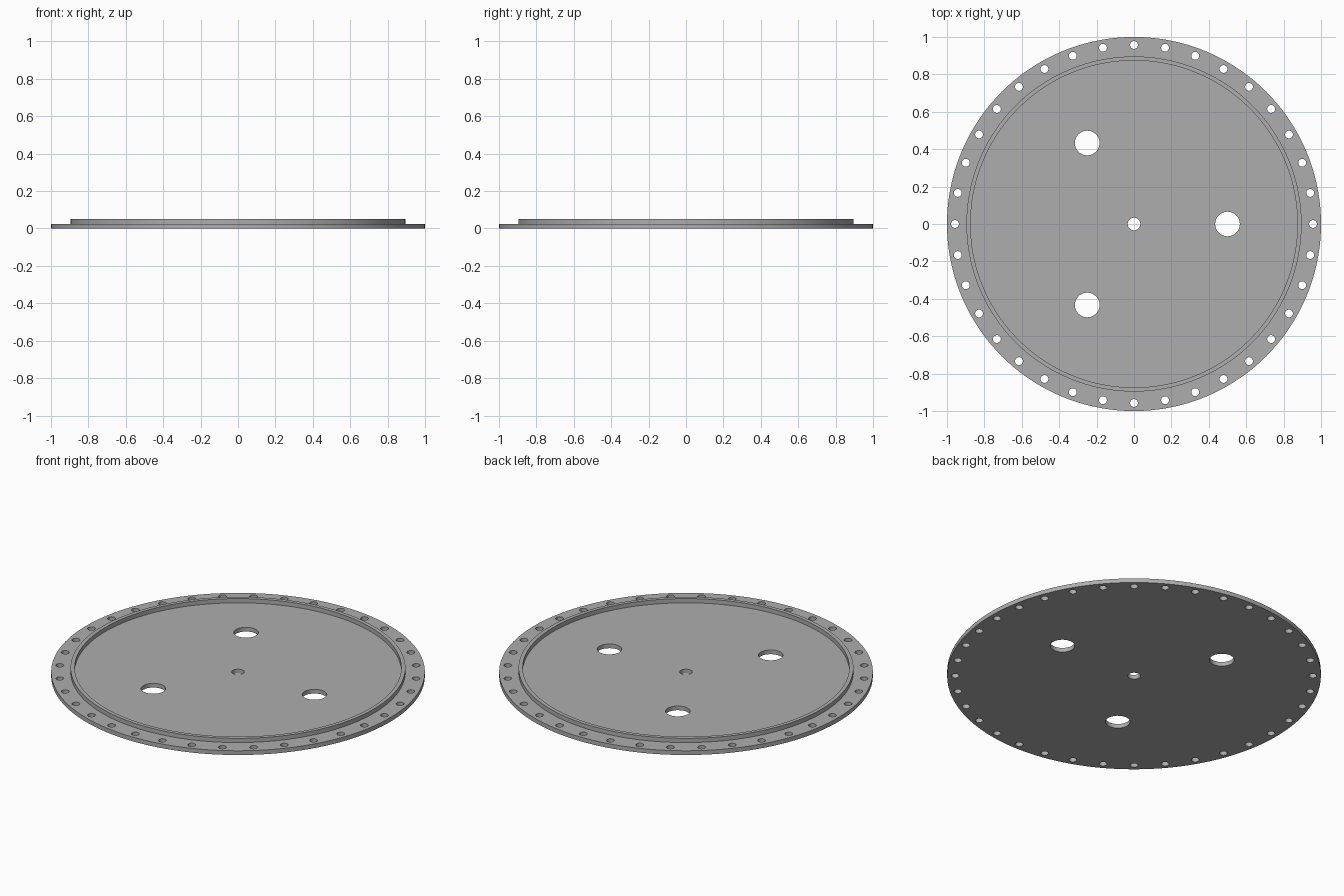
import bpy
import bmesh
from math import cos, sin, pi, radians
from mathutils import Matrix

cube = bpy.data.objects.get("Cube")
if cube:
    bpy.data.objects.remove(cube, do_unlink=True)

PLATE_TOP = 0.025
LIP_TOP = 0.05

grey = bpy.data.materials.new("metal grey")
grey.use_nodes = True
colour = (0.42, 0.42, 0.42, 1)
grey.diffuse_color = colour
grey.node_tree.nodes["Principled BSDF"].inputs["Base Color"].default_value = colour


def add_object(name, bm):
    mesh = bpy.data.meshes.new(name)
    bm.to_mesh(mesh)
    bm.free()
    mesh.materials.append(grey)
    obj = bpy.data.objects.new(name, mesh)
    bpy.context.collection.objects.link(obj)
    return obj


def add_cylinder(bm, radius, low, high, x=0, y=0, sides=32):
    bmesh.ops.create_cone(
        bm, cap_ends=True, segments=sides, radius1=radius, radius2=radius,
        depth=high - low, matrix=Matrix.Translation((x, y, (low + high) / 2)))


def smooth(obj):
    bpy.ops.object.select_all(action="DESELECT")
    obj.select_set(True)
    bpy.context.view_layer.objects.active = obj
    bpy.ops.object.shade_smooth_by_angle(angle=radians(30))


# Round base plate
bm = bmesh.new()
add_cylinder(bm, 1, 0, PLATE_TOP, sides=144)
plate = add_object("base_plate", bm)

# Drills: centre hole, three large ports and the ring of bolt holes
bm = bmesh.new()
for count, ring, radius in ((1, 0, 0.034), (3, 0.5, 0.066), (36, 0.957, 0.021)):
    for i in range(count):
        a = 2 * pi * i / count
        add_cylinder(bm, radius, -0.05, 0.1, ring * cos(a), ring * sin(a))
drills = add_object("hole_drills", bm)
drills.hide_render = True

cut = plate.modifiers.new("holes", "BOOLEAN")
cut.operation = "DIFFERENCE"
cut.solver = "EXACT"
cut.object = drills
bpy.context.view_layer.objects.active = plate
bpy.ops.object.modifier_apply(modifier=cut.name)
bpy.data.objects.remove(drills, do_unlink=True)
smooth(plate)

# Thin raised lip, spun from an open profile that sits on the plate
bm = bmesh.new()
profile = [(0.896, PLATE_TOP), (0.896, LIP_TOP), (0.874, LIP_TOP), (0.874, PLATE_TOP)]
verts = [bm.verts.new((r, 0, z)) for r, z in profile]
edges = [bm.edges.new(pair) for pair in zip(verts, verts[1:])]
bmesh.ops.spin(bm, geom=verts + edges, cent=(0, 0, 0), axis=(0, 0, 1),
               angle=2 * pi, steps=144, use_merge=True)
bmesh.ops.remove_doubles(bm, verts=bm.verts, dist=0.0001)
# Point the top faces up and the walls away from the lip
for face in bm.faces:
    centre = face.calc_center_median()
    mid = centre.xy.normalized() * 0.885
    outward = centre - mid.to_3d()
    outward.z = centre.z - (PLATE_TOP + LIP_TOP) / 2
    if face.normal.dot(outward) < 0:
        face.normal_flip()
smooth(add_object("raised_lip", bm))
